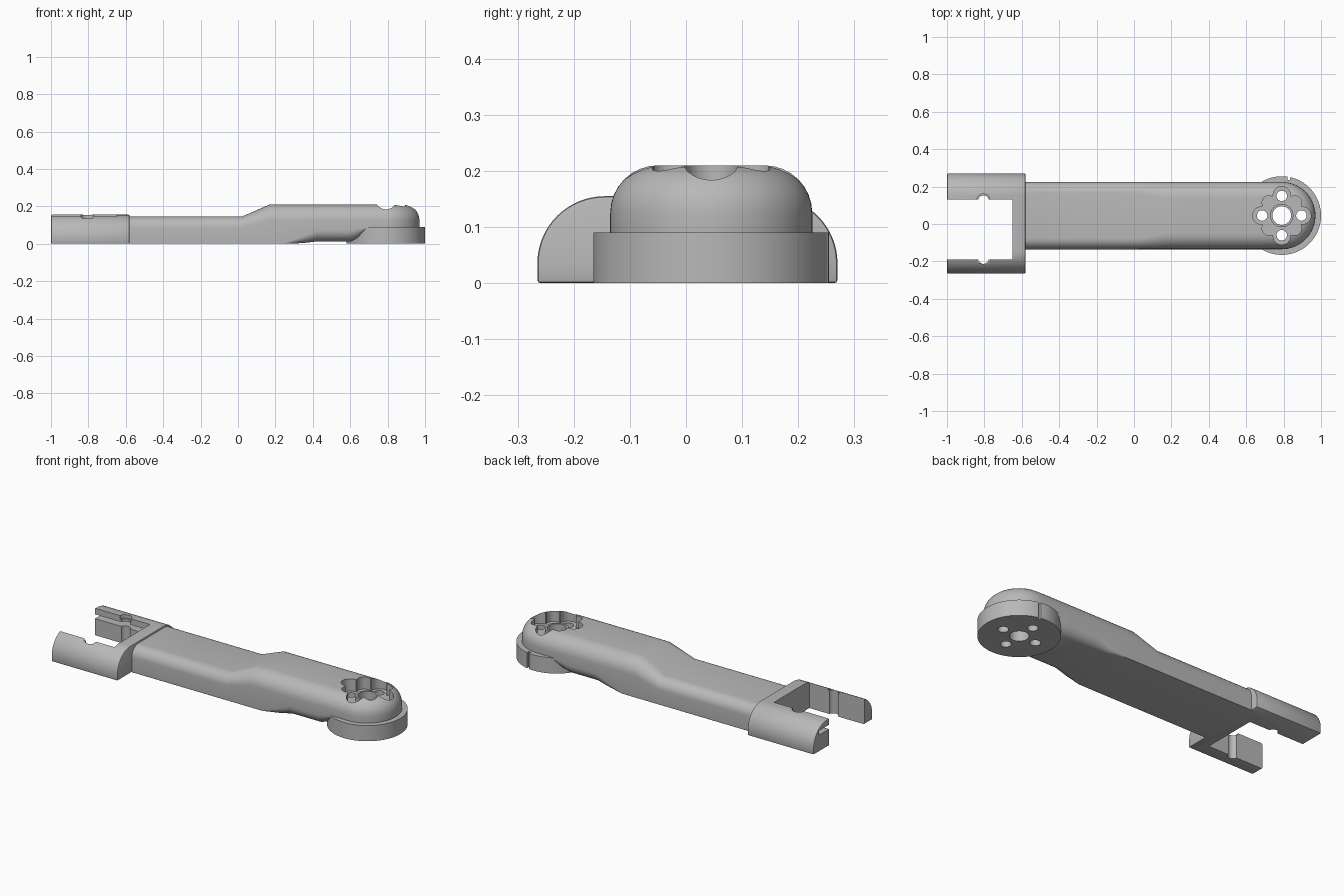
import bpy, bmesh, math
from math import sin, cos, pi
from mathutils import Vector

cube = bpy.data.objects.get("Cube")
if cube:
    bpy.data.objects.remove(cube)

MID = 0.045           # centre line of the arm in y
HUB = (0.79, MID)     # axis of the round end
HALF = 0.18           # half width of the arm

grey = bpy.data.materials.new("plain grey")
grey.use_nodes = True
grey.diffuse_color = (0.48, 0.48, 0.48, 1)
grey.node_tree.nodes["Principled BSDF"].inputs["Base Color"].default_value = grey.diffuse_color


def make_object(name, bm):
    bmesh.ops.remove_doubles(bm, verts=bm.verts, dist=1e-4)
    bmesh.ops.recalc_face_normals(bm, faces=bm.faces)
    mesh = bpy.data.meshes.new(name)
    bm.to_mesh(mesh)
    bm.free()
    mesh.materials.append(grey)
    obj = bpy.data.objects.new(name, mesh)
    bpy.context.collection.objects.link(obj)
    return obj


def prism(name, points, offset):
    """Extrude a flat outline of 3D points by an offset."""
    bm = bmesh.new()
    face = bm.faces.new([bm.verts.new(p) for p in points])
    new = bmesh.ops.extrude_face_region(bm, geom=[face])["geom"]
    verts = [v for v in new if isinstance(v, bmesh.types.BMVert)]
    bmesh.ops.translate(bm, verts=verts, vec=offset)
    return make_object(name, bm)


def cylinder(name, x, y, z0, z1, r, n=48):
    ring = [(x + r * cos(2 * pi * i / n), y + r * sin(2 * pi * i / n), z0) for i in range(n)]
    return prism(name, ring, (0, 0, z1 - z0))


def box(name, x0, x1, y0, y1, z0, z1):
    return prism(name, [(x0, y0, z0), (x1, y0, z0), (x1, y1, z0), (x0, y1, z0)], (0, 0, z1 - z0))


def cut(target, cutters):
    bpy.context.view_layer.objects.active = target
    for c in cutters:
        c.hide_render = True
        mod = target.modifiers.new("cut", "BOOLEAN")
        mod.operation, mod.solver, mod.object = "DIFFERENCE", "EXACT", c
        bpy.ops.object.modifier_apply(modifier=mod.name)


def half_section(zb, zt, rb, rt, n=8):
    """Right half of the arm's rounded cross-section, from bottom to top."""
    pts = [(0, zb)]
    for i in range(n + 1):
        a = pi / 2 * i / n
        pts.append((HALF - rb + rb * sin(a), zb + rb - rb * cos(a)))
    for i in range(n + 1):
        a = pi / 2 * i / n
        pts.append((HALF - rt + rt * cos(a), zt - rt + rt * sin(a)))
    return pts + [(0, zt)]


# Arm: lofted stations (x, bottom, top, bottom radius, top radius)
stations = [
    (-0.60, 0.0, 0.145, 0.002, 0.06),
    (0.02, 0.0, 0.145, 0.002, 0.06),
    (0.17, 0.0, 0.21, 0.002, 0.085),
    (0.25, 0.0, 0.21, 0.003, 0.085),
    (0.34, 0.003, 0.21, 0.035, 0.085),
    (0.42, 0.012, 0.21, 0.06, 0.085),
    (0.60, 0.012, 0.21, 0.06, 0.085),
    (0.64, 0.03, 0.21, 0.05, 0.085),
    (0.69, 0.08, 0.21, 0.005, 0.085),
    (HUB[0], 0.08, 0.21, 0.005, 0.085),
]
bm = bmesh.new()
rings = []
for x, zb, zt, rb, rt in stations:
    half = half_section(zb, zt, rb, rt)
    whole = half + [(-y, z) for y, z in reversed(half[1:-1])]
    rings.append([bm.verts.new((x, MID + y, z)) for y, z in whole])
for a, b in zip(rings, rings[1:]):
    for i in range(len(a)):
        j = (i + 1) % len(a)
        bm.faces.new((a[i], a[j], b[j], b[i]))
bm.faces.new(rings[0])
# Rounded end: the half section swept around the hub
half = [bm.verts.new(v.co) for v in rings[-1][:len(half)]]
edges = [bm.edges.new(p) for p in zip(half, half[1:])]
bmesh.ops.spin(bm, geom=half + edges, cent=(*HUB, 0), axis=(0, 0, 1), angle=-pi, steps=32)
arm = make_object("arm", bm)

# Hub disc below the round end
disc = cylinder("hub_disc", *HUB, 0, 0.09, 0.21, 96)

# Scalloped pocket outline: furthest reach of a core circle and eight lobes
lobes = [(i * pi / 4, 0.11 if i % 2 == 0 else 0.098, 0.046 if i % 2 == 0 else 0.036) for i in range(8)]
outline = []
for i in range(160):
    t = 2 * pi * i / 160
    r = 0.115
    for a, d, lr in lobes:
        s = lr * lr - (d * sin(t - a)) ** 2
        if s > 0 and cos(t - a) > 0:
            r = max(r, d * cos(t - a) + math.sqrt(s))
    outline.append((HUB[0] + r * cos(t), HUB[1] + r * sin(t), 0.14))
pocket = prism("pocket_cutter", outline, (0, 0, 0.1))

# Centre bore and four screw holes
drills = [cylinder("bore_cutter", *HUB, -0.1, 0.3, 0.05)]
for i in range(4):
    a = i * pi / 2
    drills.append(cylinder("screw_cutter", HUB[0] + 0.105 * cos(a), HUB[1] + 0.105 * sin(a), -0.1, 0.3, 0.028, 24))
slit = box("slit_cutter", 0.82, 0.835, 0.235, 0.3, -0.1, 0.3)
cut(arm, [pocket] + drills)
cut(disc, drills + [slit])

# Raised collar around the bore
collar = cylinder("bore_collar", *HUB, 0.13, 0.165, 0.062)
cut(collar, drills[:1])

# Fork: rounded block with the middle removed
profile = [(-1, -0.265, 0)]
for centre, start in ((-0.145, pi), (0.15, pi / 2)):
    for i in range(17):
        a = start - pi / 2 * i / 16
        profile.append((-1, centre + 0.12 * cos(a), 0.035 + 0.12 * sin(a)))
profile.append((-1, 0.27, 0))
fork = prism("fork", profile, (0.42, 0, 0))
bev = fork.modifiers.new("soft ends", "BEVEL")
bev.width, bev.segments, bev.limit_method, bev.angle_limit = 0.006, 2, "ANGLE", math.radians(50)
bpy.context.view_layer.objects.active = fork
bpy.ops.object.modifier_apply(modifier=bev.name)
fork_cutters = [
    box("gap_cutter", -1.1, -0.65, -0.19, 0.13, -0.1, 0.3),
    box("slot_cutter", -1.1, -0.65, 0.1, 0.22, 0.095, 0.12),
]
# Vertical pin grooves in both prongs, wider at the top
for y in (-0.185, 0.125):
    fork_cutters.append(cylinder("groove_cutter", -0.805, y, -0.1, 0.3, 0.028, 32))
    fork_cutters.append(cylinder("groove_top_cutter", -0.805, y, 0.135, 0.3, 0.036, 32))
cut(fork, fork_cutters)

# Remove the cutters and smooth the curved faces
for c in [pocket, slit] + drills + fork_cutters:
    bpy.data.objects.remove(c)
for obj in (arm, disc, collar, fork):
    bpy.ops.object.select_all(action="DESELECT")
    obj.select_set(True)
    bpy.context.view_layer.objects.active = obj
    bpy.ops.object.shade_smooth_by_angle(angle=math.radians(32))
